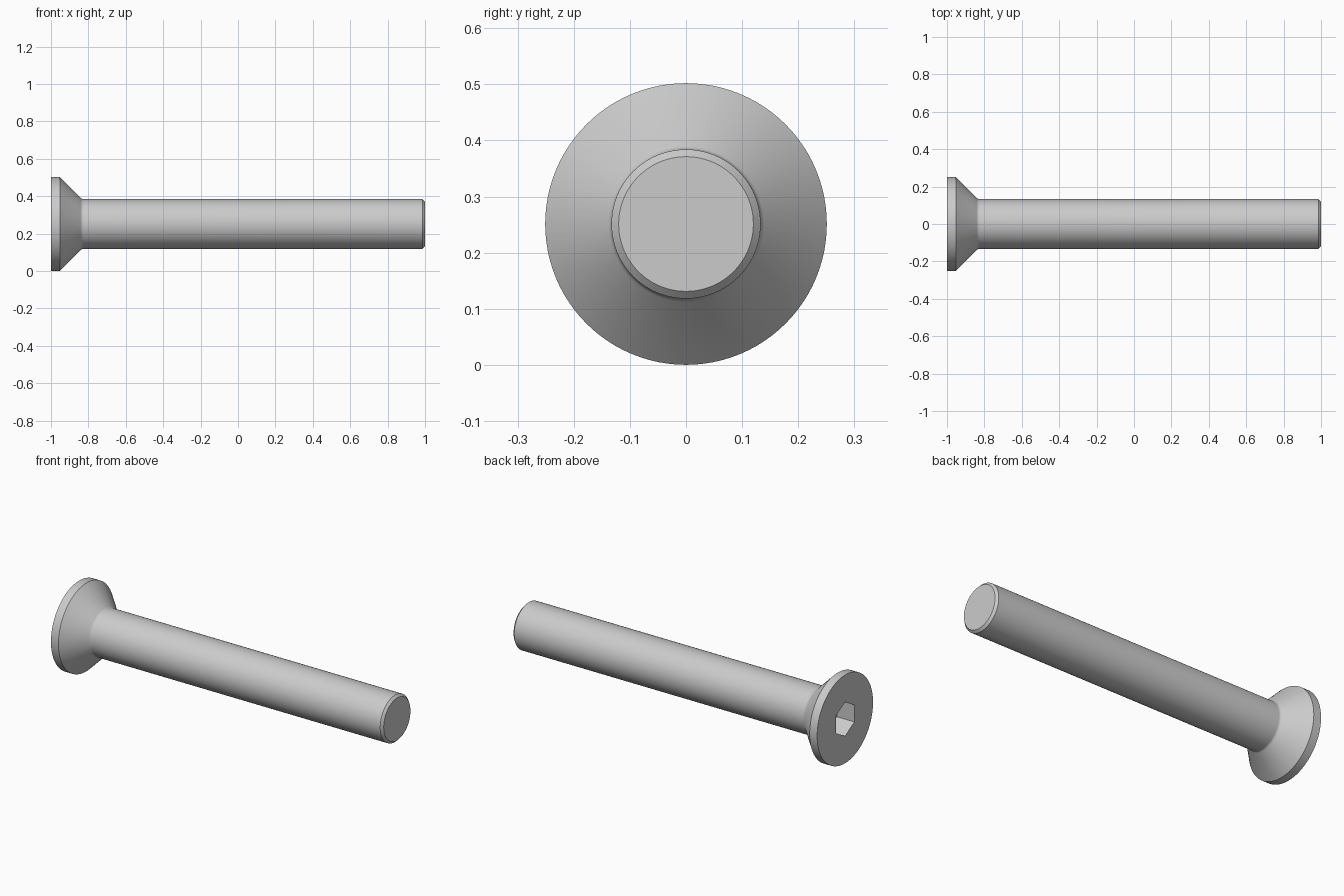
import bpy, bmesh, math
from mathutils import Matrix

if "Cube" in bpy.data.objects:
    bpy.data.objects.remove(bpy.data.objects["Cube"])

SEGS = 96
AXIS_Z = 0.251
HEAD_R, SHAFT_R, TIP_R = 0.251, 0.133, 0.12
RIM_END, FILLET_R = -0.953, 0.02
SOCKET_R, SOCKET_DEPTH = 0.0965, 0.11


def make_object(name, bm):
    bmesh.ops.recalc_face_normals(bm, faces=bm.faces)
    mesh = bpy.data.meshes.new(name)
    bm.to_mesh(mesh)
    bm.free()
    obj = bpy.data.objects.new(name, mesh)
    bpy.context.collection.objects.link(obj)
    obj.location.z = AXIS_Z
    return obj


# Profile of the screw (x, radius): rim, 45 degree cone, small fillet, shaft, chamfered tip
corner_x = RIM_END + HEAD_R - SHAFT_R
fillet_x = corner_x + FILLET_R * math.tan(math.radians(22.5))
profile = [(-1, HEAD_R), (RIM_END, HEAD_R)]
for i in range(5):
    a = math.radians(45 * (1 - i / 4))
    profile.append((fillet_x - FILLET_R * math.sin(a),
                    SHAFT_R + FILLET_R * (1 - math.cos(a))))
profile += [(1 - (SHAFT_R - TIP_R), SHAFT_R), (1, TIP_R)]

# Screw body: rings joined along the x axis
bm = bmesh.new()
rings = [[bm.verts.new((x, r * math.sin(2 * math.pi * k / SEGS),
                        r * math.cos(2 * math.pi * k / SEGS))) for k in range(SEGS)]
         for x, r in profile]
for a, b in zip(rings, rings[1:]):
    for k in range(SEGS):
        n = (k + 1) % SEGS
        bm.faces.new((a[k], a[n], b[n], b[k]))
bm.faces.new(rings[0])
bm.faces.new(rings[-1])
screw = make_object("countersunk_screw", bm)

# Hex socket cutter, one corner pointing up
bm = bmesh.new()
cut_len = SOCKET_DEPTH + 0.1
hexa = [(SOCKET_R * math.sin(k * math.pi / 3), SOCKET_R * math.cos(k * math.pi / 3))
        for k in range(6)]
base = bm.faces.new([bm.verts.new((-1.1, y, z)) for y, z in hexa])
ext = bmesh.ops.extrude_face_region(bm, geom=[base], use_keep_orig=True)
verts = [v for v in ext["geom"] if isinstance(v, bmesh.types.BMVert)]
bmesh.ops.translate(bm, verts=verts, vec=(cut_len, 0, 0))
cutter = make_object("socket_cutter", bm)

# Cut the socket into the head and bake the result
mod = screw.modifiers.new("hex_socket", 'BOOLEAN')
mod.operation, mod.object, mod.solver = 'DIFFERENCE', cutter, 'EXACT'
bpy.context.view_layer.objects.active = screw
screw.select_set(True)
bpy.ops.object.modifier_apply(modifier=mod.name)
bpy.data.objects.remove(cutter)

# Smooth round surfaces, sharp edges kept
bpy.ops.object.shade_smooth_by_angle(angle=math.radians(30))
